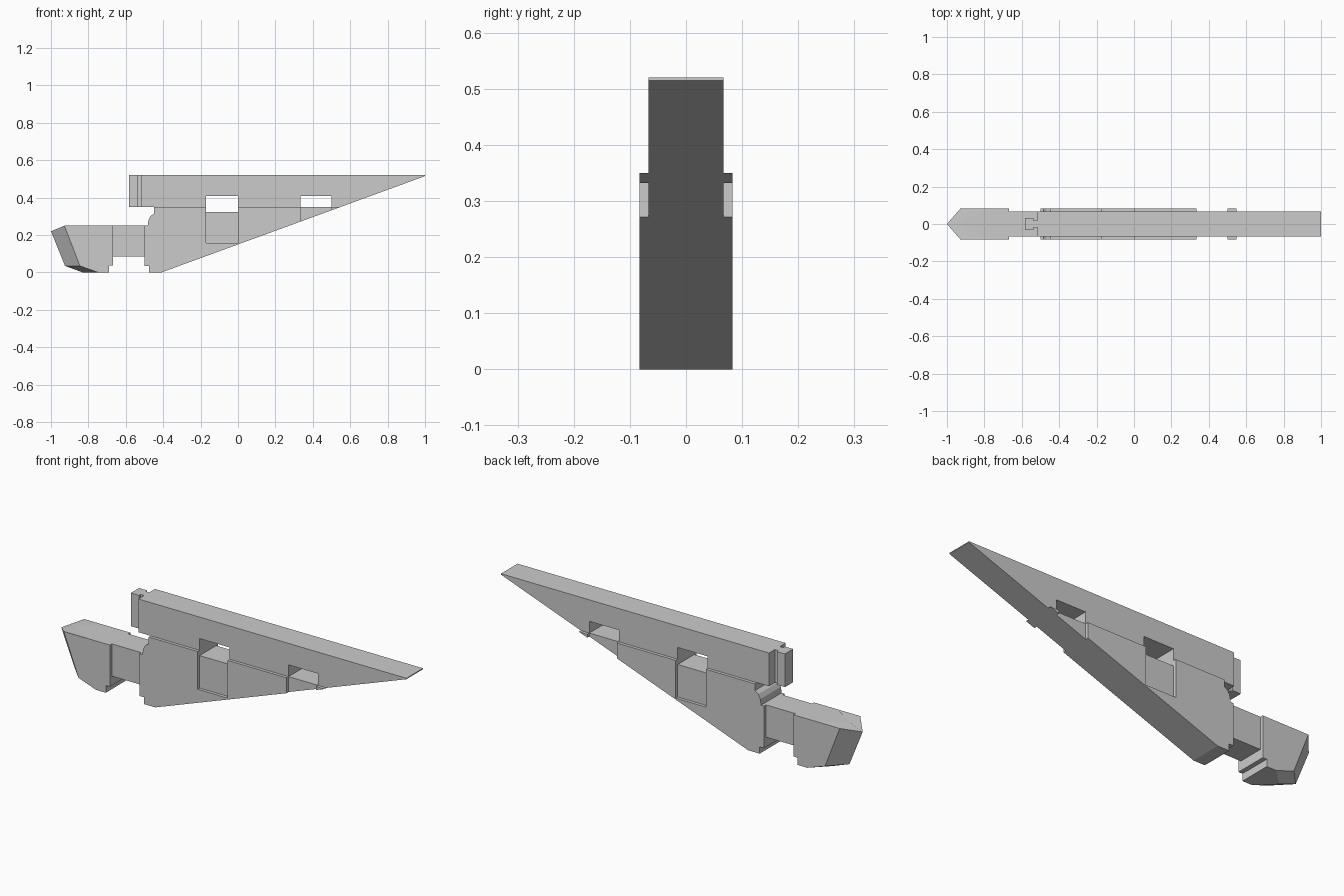
import bpy, bmesh

if "Cube" in bpy.data.objects:
    bpy.data.objects.remove(bpy.data.objects["Cube"])


def loft(name, sections):
    """Solid through matching (x, z) outlines, given as (y, outline) pairs."""
    bm = bmesh.new()
    rings = [[bm.verts.new((x, y, z)) for x, z in pts] for y, pts in sections]
    bm.faces.new(rings[0])
    bm.faces.new(rings[-1])
    for a, b in zip(rings, rings[1:]):
        for i in range(len(a)):
            j = (i + 1) % len(a)
            quad = []
            for v in (a[i], a[j], b[j], b[i]):
                quad.append(v)
            bm.faces.new(quad)
    bmesh.ops.recalc_face_normals(bm, faces=bm.faces)
    me = bpy.data.meshes.new(name)
    bm.to_mesh(me)
    bm.free()
    ob = bpy.data.objects.new(name, me)
    bpy.context.collection.objects.link(ob)
    return ob


def prism(name, half, pts):
    return loft(name, [(-half, pts), (half, pts)])


def rect(x0, x1, z0, z1):
    return [(x0, z0), (x1, z0), (x1, z1), (x0, z1)]


def combine(ob, other, op):
    m = ob.modifiers.new(op, 'BOOLEAN')
    m.operation, m.solver, m.object = op, 'EXACT', other
    bpy.context.view_layer.objects.active = ob
    bpy.ops.object.modifier_apply(modifier=m.name)
    bpy.data.objects.remove(other, do_unlink=True)


def keel(x):
    """Height of the sloping underside."""
    return (x + 0.41) * 0.515 / 1.41


# Core: upper beam, lower body and neck in one silhouette
scoop = [(-0.448, 0.315), (-0.467, 0.302), (-0.479, 0.28), (-0.483, 0.25)]
step = [(-0.50, 0.035), (-0.475, 0.035), (-0.475, 0)]
hull = prism("hull", 0.067, [
    (-0.41, 0), (1.0, 0.515), (1.0, 0.52), (-0.517, 0.52), (-0.517, 0.35),
    (-0.448, 0.35)] + scoop + [(-0.667, 0.25), (-0.667, 0.085), (-0.50, 0.085)] + step)

# Raised side panels, notched below the first window
panel = prism("side_panel", 0.083, [
    (-0.41, 0), (0.333, keel(0.333)), (0.333, 0.35), (0, 0.35), (0, 0.157),
    (-0.17, 0.157), (-0.17, 0.35), (-0.448, 0.35)] + scoop + [(-0.50, 0.25)] + step)
combine(hull, panel, 'UNION')
tip = prism("front_panel", 0.083, [(0.5, keel(0.5)), (0.548, 0.35), (0.5, 0.35)])
combine(hull, tip, 'UNION')

# Through windows
for x0, x1, z0 in ((-0.17, 0, 0.323), (0.333, 0.5, 0.35)):
    combine(hull, prism("window_cutter", 0.2, rect(x0, x1, z0, 0.41)), 'DIFFERENCE')

# T-shaped tab on the rear of the beam
prism("tab_neck", 0.02, rect(-0.54, -0.517, 0.35, 0.52))
prism("tab_end", 0.033, rect(-0.583, -0.537, 0.35, 0.52))

# Head: wedge with a sharp centre ridge
back = [(-0.69, 0), (-0.69, 0.037), (-0.667, 0.037), (-0.667, 0.25)]
side = back + [(-0.928, 0.25), (-0.845, 0.035), (-0.745, 0)]
ridge = back + [(-0.928, 0.25), (-1.0, 0.22), (-0.925, 0.035), (-0.83, 0)]
side.insert(4, (-0.80, 0.25))
loft("head", [(-0.083, side), (0, ridge), (0.083, side)])
